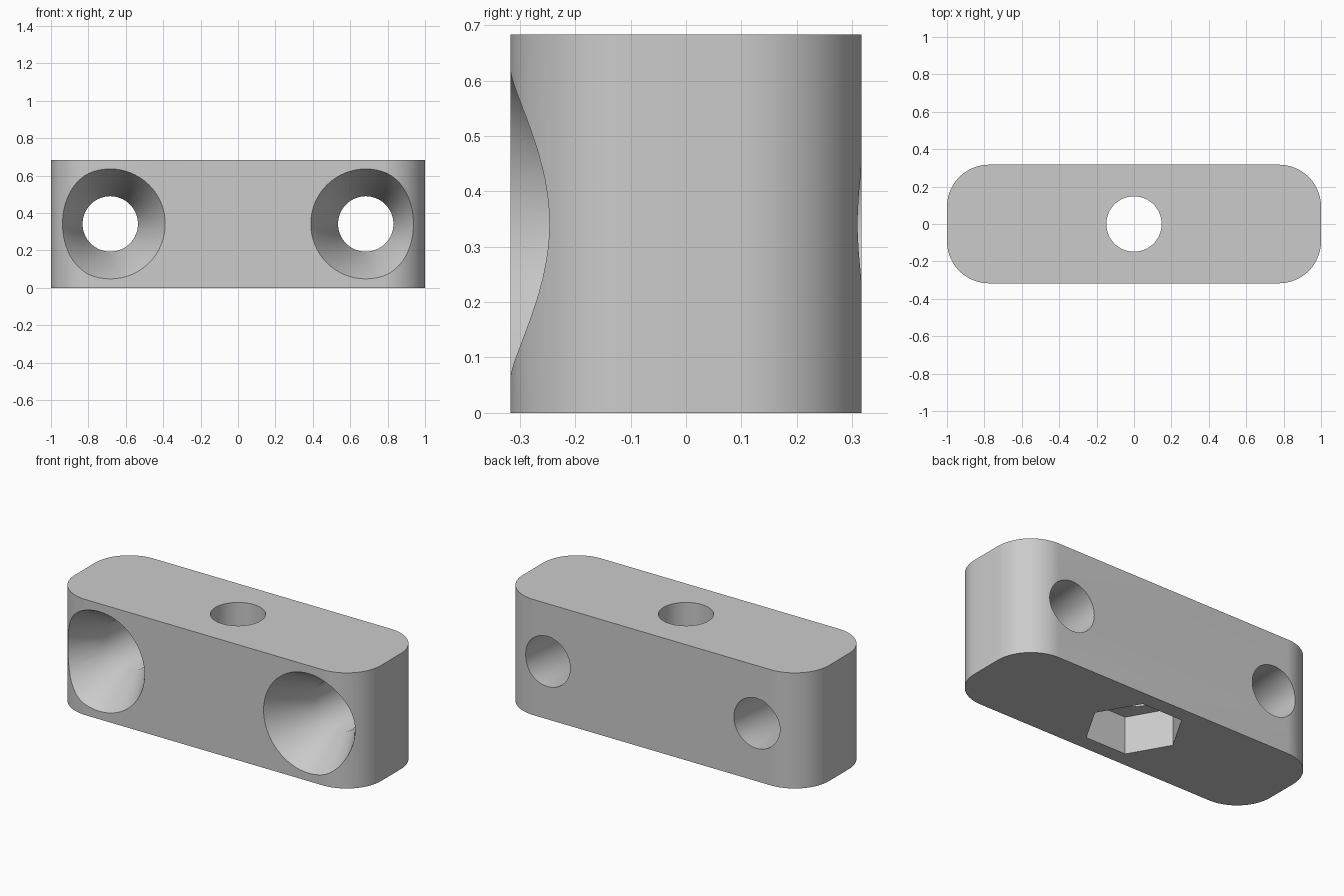
import bpy, bmesh
from math import pi, sin, cos
from mathutils import Matrix

if "Cube" in bpy.data.objects:
    bpy.data.objects.remove(bpy.data.objects["Cube"], do_unlink=True)

HALF_X, HALF_Y, HEIGHT = 1.0, 0.317, 0.683
CORNER = 0.225
BORE = 0.148          # radius of all round holes
SINK, SINK_DEPTH = 0.294, 0.265
NUT, NUT_DEPTH = 0.263, 0.22
HOLE_X = 0.683

grey = bpy.data.materials.new("light grey")
grey.use_nodes = True
colour = (0.6, 0.6, 0.6, 1)
grey.diffuse_color = colour
grey.node_tree.nodes["Principled BSDF"].inputs["Base Color"].default_value = colour


def loft(name, loops):
    """Closed solid through a stack of equal-length point loops."""
    bm = bmesh.new()
    rings = [[bm.verts.new(p) for p in loop] for loop in loops]
    for a, b in zip(rings, rings[1:]):
        for i in range(len(a)):
            j = (i + 1) % len(a)
            bm.faces.new((a[i], a[j], b[j], b[i]))
    bm.faces.new(rings[0][::-1])
    bm.faces.new(rings[-1])
    bmesh.ops.recalc_face_normals(bm, faces=bm.faces)
    mesh = bpy.data.meshes.new(name)
    bm.to_mesh(mesh)
    bm.free()
    mesh.materials.append(grey)
    obj = bpy.data.objects.new(name, mesh)
    bpy.context.collection.objects.link(obj)
    return obj


def turned(name, profile, sides):
    """Solid of revolution about z from (radius, height) pairs."""
    return loft(name, [[(r * cos(2 * pi * i / sides), r * sin(2 * pi * i / sides), z)
                        for i in range(sides)] for r, z in profile])


def rounded_outline(z, steps=20):
    points = []
    for k, (sx, sy) in enumerate(((1, 1), (-1, 1), (-1, -1), (1, -1))):
        for i in range(steps + 1):
            a = (k + i / steps) * pi / 2
            points.append((sx * (HALF_X - CORNER) + CORNER * cos(a),
                           sy * (HALF_Y - CORNER) + CORNER * sin(a), z))
    return points


# Rounded block
block = loft("mounting_block", [rounded_outline(0), rounded_outline(HEIGHT)])

# Central bore and hexagonal nut pocket underneath
cutters = [turned("bore_cutter", [(BORE, 0.1), (BORE, HEIGHT + 0.1)], 64),
           turned("nut_pocket_cutter", [(NUT, -0.1), (NUT, NUT_DEPTH)], 6)]

# Countersunk screw holes, entering from the front
slope = (SINK - BORE) / SINK_DEPTH
for side, x in (("left", HOLE_X), ("right", -HOLE_X)):
    screw = turned(side + "_screw_cutter",
                   [(SINK + 0.1 * slope, -0.1), (BORE, SINK_DEPTH), (BORE, 2 * HALF_Y + 0.1)], 64)
    screw.data.transform(Matrix.Translation((x, -HALF_Y, HEIGHT / 2)) @ Matrix.Rotation(-pi / 2, 4, 'X'))
    cutters.append(screw)

# Cut the holes, then drop the cutters
bpy.ops.object.select_all(action='DESELECT')
bpy.context.view_layer.objects.active = block
block.select_set(True)
for cutter in cutters:
    cutter.hide_render = True
    mod = block.modifiers.new(cutter.name, 'BOOLEAN')
    mod.operation, mod.solver, mod.object = 'DIFFERENCE', 'EXACT', cutter
    bpy.ops.object.modifier_apply(modifier=mod.name)
    bpy.data.objects.remove(cutter, do_unlink=True)

bpy.ops.object.shade_smooth_by_angle(angle=pi / 6)
